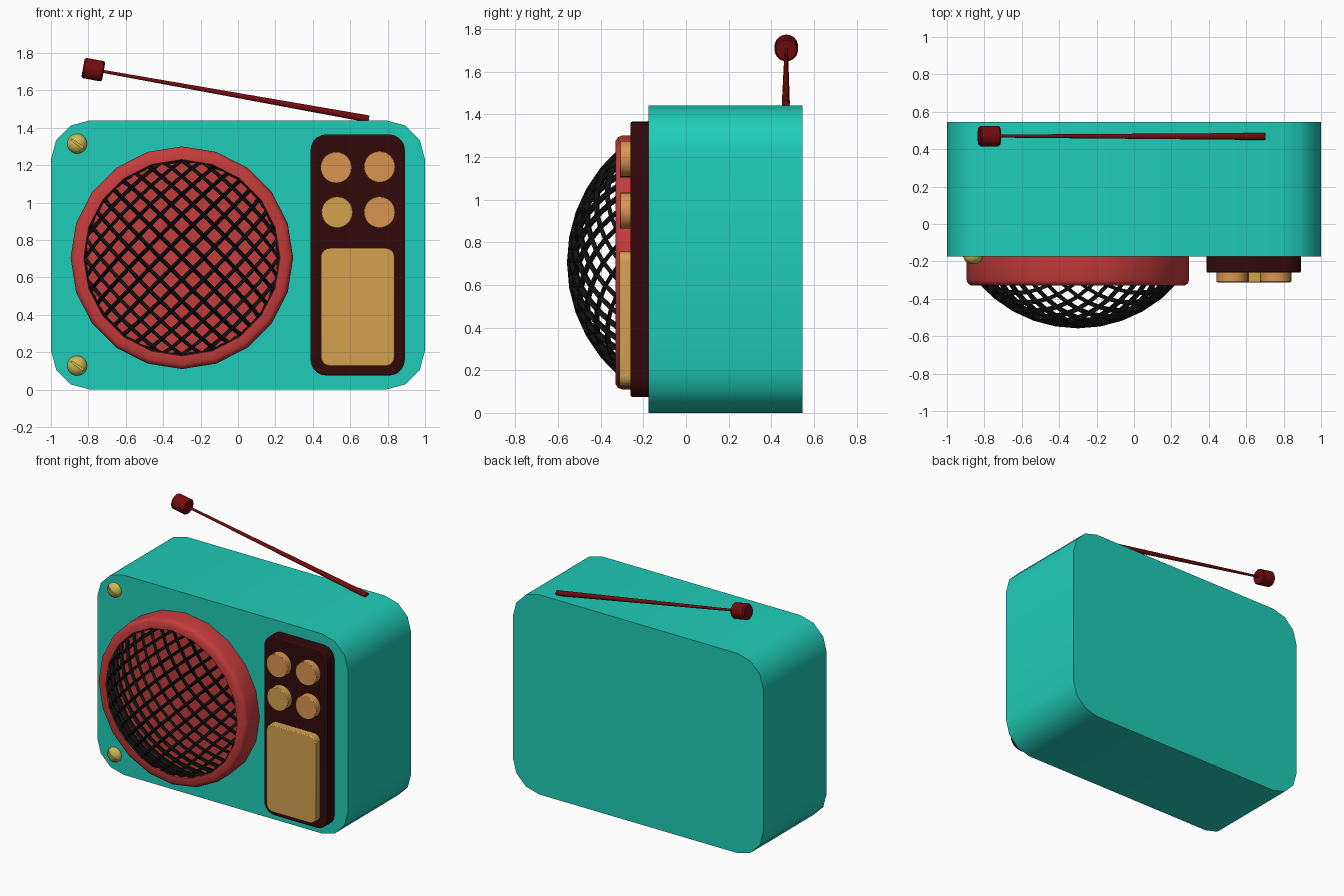
import bpy, bmesh
from math import sin, cos, pi, radians, hypot, asin
from mathutils import Vector, Matrix

if "Cube" in bpy.data.objects:
    bpy.data.objects.remove(bpy.data.objects["Cube"])


def material(name, rgb):
    m = bpy.data.materials.new(name)
    m.diffuse_color = [(c / 255) ** 2.2 for c in rgb] + [1]
    m.use_nodes = True
    m.node_tree.nodes["Principled BSDF"].inputs["Base Color"].default_value = m.diffuse_color
    return m


TEAL = material("teal", (36, 203, 183))
RED = material("red", (196, 62, 62))
DARK = material("dark_brown", (54, 17, 19))
BLACK = material("black", (24, 24, 24))
GOLD = material("gold", (210, 160, 80))
ORANGE = material("orange", (216, 148, 82))
BRASS = material("brass", (205, 185, 85))
MAROON = material("maroon", (115, 20, 22))


def finish(name, bm, mat, bevel=0, smooth=40):
    bmesh.ops.recalc_face_normals(bm, faces=bm.faces)
    me = bpy.data.meshes.new(name)
    bm.to_mesh(me)
    bm.free()
    me.materials.append(mat)
    ob = bpy.data.objects.new(name, me)
    bpy.context.collection.objects.link(ob)
    bpy.ops.object.select_all(action='DESELECT')
    ob.select_set(True)
    bpy.context.view_layer.objects.active = ob
    if smooth:
        bpy.ops.object.shade_smooth_by_angle(angle=radians(smooth))
    if bevel:
        b = ob.modifiers.new("bevel", 'BEVEL')
        b.width, b.segments, b.limit_method = bevel, 2, 'ANGLE'
        b.angle_limit = radians(60)
    return ob


def rounded_rect(x0, x1, z0, z1, r, n):
    pts = []
    for k, (cx, cz) in enumerate([(x1 - r, z1 - r), (x0 + r, z1 - r), (x0 + r, z0 + r), (x1 - r, z0 + r)]):
        for i in range(n + 1):
            a = (k + i / n) * pi / 2
            pts.append((cx + r * cos(a), cz + r * sin(a)))
    return pts


def circle(x, z, r, n):
    return [(x + r * cos(2 * pi * i / n), z + r * sin(2 * pi * i / n)) for i in range(n)]


def prism(name, pts, y0, y1, mat, bevel=0):
    bm = bmesh.new()
    f = bm.faces.new([bm.verts.new((x, y0, z)) for x, z in pts])
    ext = bmesh.ops.extrude_face_region(bm, geom=[f])
    bmesh.ops.translate(bm, vec=(0, y1 - y0, 0), verts=[v for v in ext["geom"] if isinstance(v, bmesh.types.BMVert)])
    return finish(name, bm, mat, bevel)


def lathe(name, profile, matrix, n, mat):
    # profile of (radius, height) spun round local z, then placed by matrix
    bm = bmesh.new()
    vs = [bm.verts.new((r, 0, h)) for r, h in profile]
    es = [bm.edges.new(p) for p in zip(vs, vs[1:])]
    bmesh.ops.spin(bm, geom=vs + es, cent=(0, 0, 0), axis=(0, 0, 1), angle=2 * pi, steps=n)
    bmesh.ops.remove_doubles(bm, verts=bm.verts, dist=1e-4)
    bm.transform(matrix)
    return finish(name, bm, mat)


# Case
prism("case", rounded_rect(-1, 1, 0, 1.44, 0.21, 3), -0.175, 0.545, TEAL)

# Speaker housing with a shallow recess
CX, CZ = -0.3, 0.705
to_front = Matrix.Rotation(pi / 2, 4, 'X')      # local z -> -y
lathe("speaker_ring",
      [(0, 0.17), (0.595, 0.17), (0.595, 0.30), (0.588, 0.318), (0.57, 0.33), (0.525, 0.33), (0.52, 0.305), (0, 0.305)],
      Matrix.Translation((CX, 0, CZ)) @ to_front, 20, RED)

# Speaker grille: diagonal lattice trimmed round, wrapped on a dome, cut to bars
R, PEAK = 0.69, -0.542
arc = R * asin(0.52 / R)
bm = bmesh.new()
cell = 0.118 / 2 ** 0.5
bmesh.ops.create_grid(bm, x_segments=20, y_segments=20, size=cell * 10)
bmesh.ops.rotate(bm, cent=(0, 0, 0), matrix=Matrix.Rotation(pi / 4, 3, 'Z'), verts=bm.verts)
for i in range(40):
    d = Vector((cos(pi * i / 20), sin(pi * i / 20), 0))
    bmesh.ops.bisect_plane(bm, geom=bm.verts[:] + bm.edges[:] + bm.faces[:], plane_co=d * arc,
                           plane_no=d, clear_outer=True)
bmesh.ops.remove_doubles(bm, verts=bm.verts, dist=0.012)
for v in bm.verts:
    d = hypot(v.co.x, v.co.y)
    k = R * sin(d / R) / d if d > 1e-6 else 1
    v.co = (CX + v.co.x * k, PEAK + R * (1 - cos(d / R)), CZ + v.co.y * k)
grille = finish("speaker_grille", bm, BLACK, smooth=0)
w = grille.modifiers.new("bars", 'WIREFRAME')
w.thickness, w.use_even_offset, w.use_boundary = 0.032, False, True

# Control panel, screen and knobs
prism("control_panel", rounded_rect(0.388, 0.892, 0.075, 1.365, 0.085, 5), -0.26, -0.165, DARK, 0.008)
prism("tuning_screen", rounded_rect(0.443, 0.838, 0.125, 0.757, 0.05, 5), -0.312, -0.25, GOLD, 0.006)
for i, (x, z, m) in enumerate([(0.525, 1.187, ORANGE), (0.757, 1.191, ORANGE), (0.53, 0.948, GOLD), (0.757, 0.948, ORANGE)]):
    prism(f"knob_{i + 1}", circle(x, z, 0.084, 32), -0.31, -0.25, m, 0.004)

# Slotted screws on the left corners
for label, z in (("upper", 1.315), ("lower", 0.128)):
    place = Matrix.Translation((-0.86, -0.17, z))
    dome = [(0.054 * cos(a), 0.045 * sin(a)) for a in (pi / 2 * i / 6 for i in range(7))]
    screw = lathe(f"{label}_screw", [(0, 0)] + dome[:-1] + [(0, 0.045)], place @ to_front, 20, BRASS)
    bm = bmesh.new()
    bmesh.ops.create_cube(bm, size=1, matrix=place @ Matrix.Translation((0, -0.045, 0))
                          @ Matrix.Rotation(radians(35), 4, 'Y') @ Matrix.Diagonal((0.2, 0.03, 0.010, 1)))
    cutter = finish(f"{label}_slot_cutter", bm, BRASS, smooth=0)
    cutter.hide_render = True
    cutter.hide_set(True)
    b = screw.modifiers.new("slot", 'BOOLEAN')
    b.operation, b.object = 'DIFFERENCE', cutter

# Aerial rod with tip
base, tip = Vector((0.70, 0.468, 1.447)), Vector((-0.73, 0.47, 1.703))
axis = tip - base
L = axis.length
aim = Matrix.Translation(base) @ axis.to_track_quat('Z', 'Y').to_matrix().to_4x4()
lathe("aerial_rod", [(0, 0), (0.019, 0), (0.008, L), (0, L)], aim, 12, MAROON)
lathe("aerial_tip", [(0, L - 0.012), (0.048, L - 0.012), (0.055, L - 0.004), (0.055, L + 0.092),
                     (0.048, L + 0.1), (0, L + 0.1)], aim, 24, MAROON)
